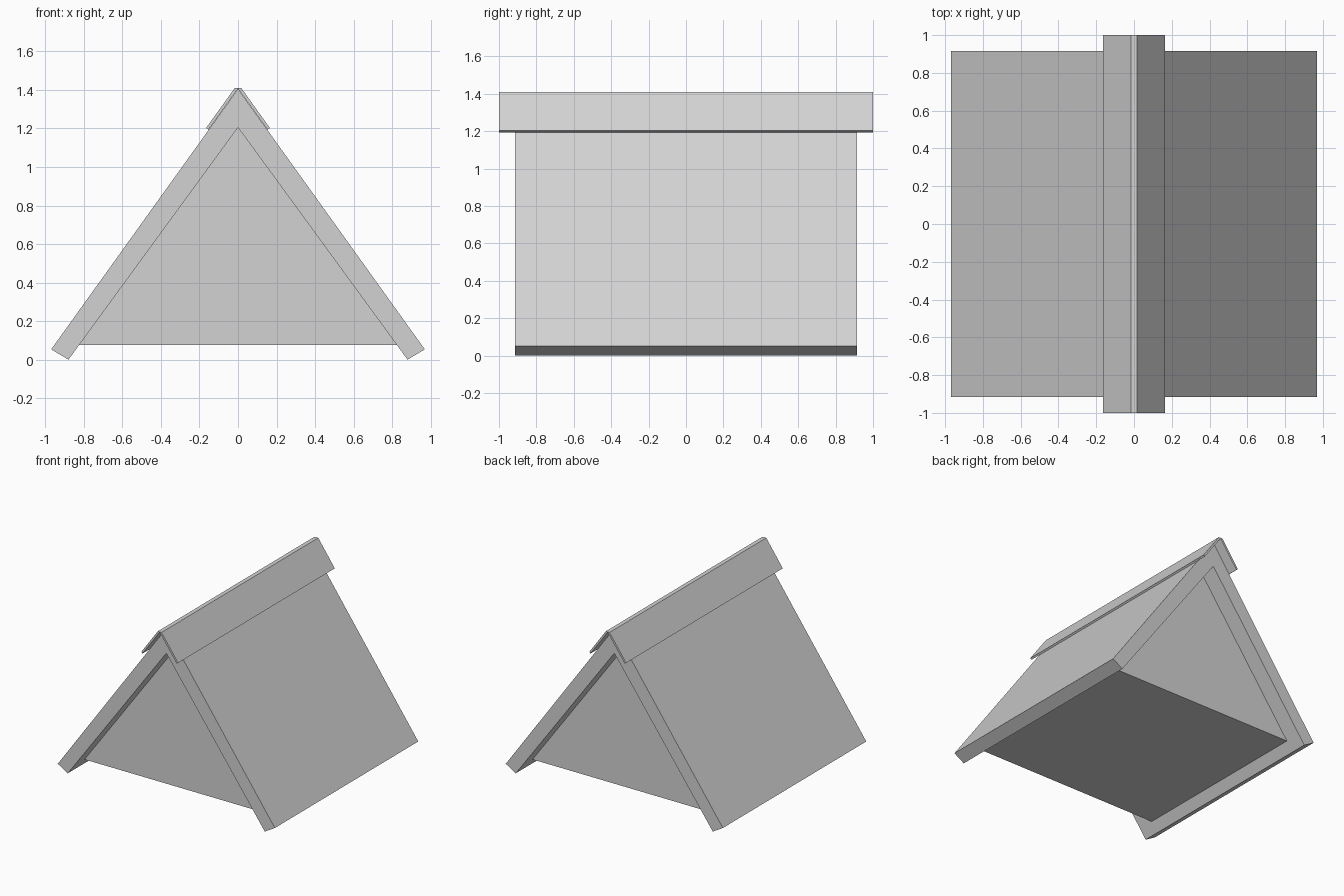
import bpy
import bmesh

cube = bpy.data.objects.get("Cube")
if cube:
    bpy.data.objects.remove(cube, do_unlink=True)

# Single flat colour
grey = bpy.data.materials.new("light_grey")
grey.use_nodes = True
colour = (0.65, 0.65, 0.65, 1)
grey.diffuse_color = colour
grey.node_tree.nodes["Principled BSDF"].inputs["Base Color"].default_value = colour


def extrude_profile(name, profile, half_depth):
    """Extrude a closed x-z outline along y, centred on y = 0."""
    bm = bmesh.new()
    face = bm.faces.new([bm.verts.new((x, -half_depth, z)) for x, z in profile])
    moved = bmesh.ops.extrude_face_region(bm, geom=[face])["geom"]
    verts = [v for v in moved if isinstance(v, bmesh.types.BMVert)]
    bmesh.ops.translate(bm, verts=verts, vec=(0, 2 * half_depth, 0))
    bmesh.ops.recalc_face_normals(bm, faces=bm.faces)
    mesh = bpy.data.meshes.new(name)
    bm.to_mesh(mesh)
    bm.free()
    mesh.materials.append(grey)
    obj = bpy.data.objects.new(name, mesh)
    bpy.context.collection.objects.link(obj)
    return obj


def mirrored(points):
    """Flip an outline to the other side of the ridge."""
    return [(-x, z) for x, z in points]


# Sloping roof slabs meeting at the ridge
slab = [(0, 1.405), (0.97, 0.053), (0.88, 0), (0, 1.205)]
extrude_profile("roof_left", slab, 0.915)
extrude_profile("roof_right", mirrored(slab), 0.915)

# Recessed triangular body with a flat floor
extrude_profile("body", [(0, 1.205), (0.828, 0.075), (-0.828, 0.075)], 0.78)

# Thin folded cap overhanging the ridge at both ends
outer = [(0.017, 1.41), (0.165, 1.203), (0.153, 1.194)]
extrude_profile("ridge_cap", outer + [(0, 1.406)] + mirrored(outer)[::-1], 1.0)
